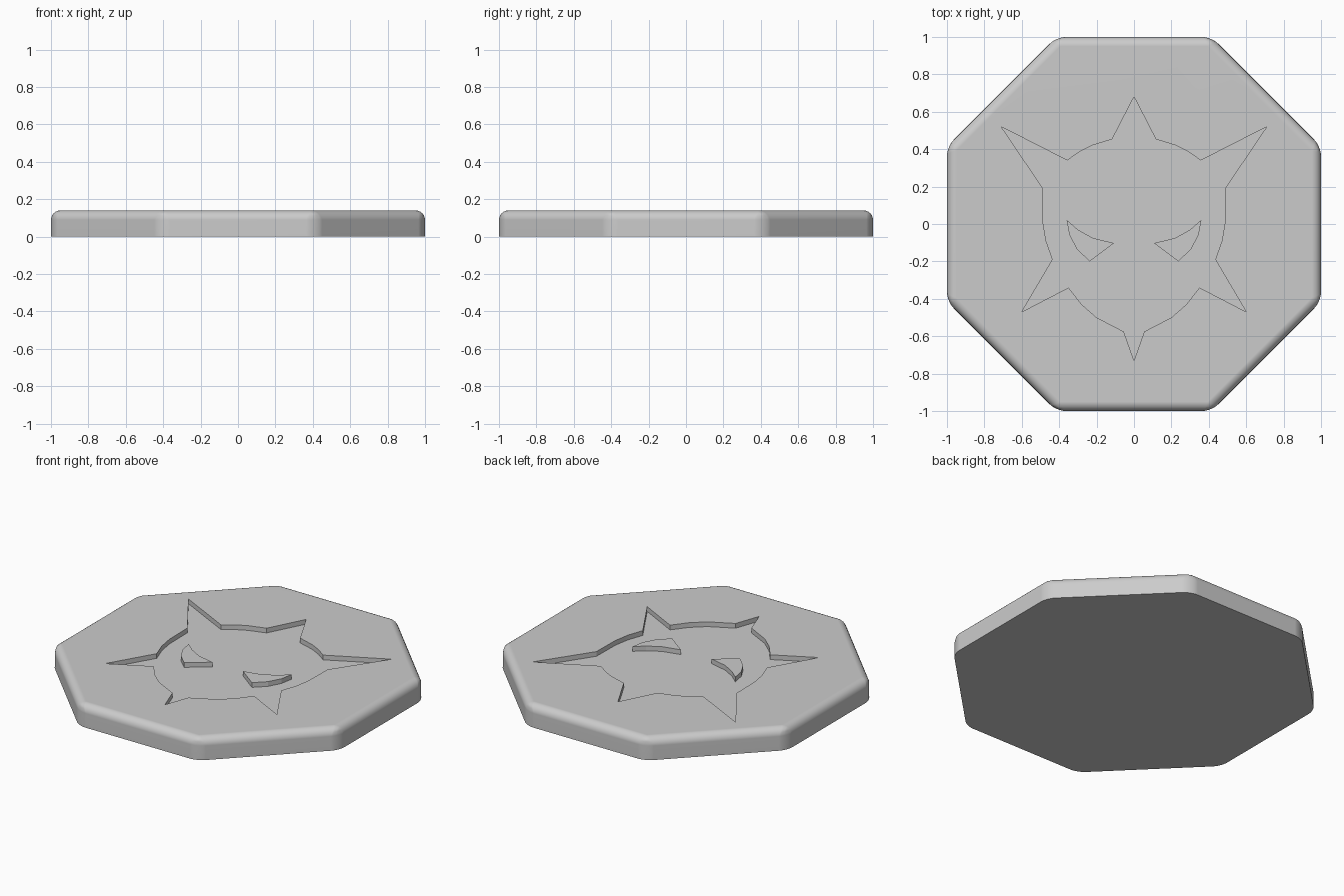
import bpy, bmesh, math

if "Cube" in bpy.data.objects:
    bpy.data.objects.remove(bpy.data.objects["Cube"], do_unlink=True)

HEIGHT, DEPTH, BEVEL = 0.14, 0.03, 0.05

grey = bpy.data.materials.new("stone grey")
grey.use_nodes = True
grey.diffuse_color = (0.6, 0.6, 0.6, 1)
grey.node_tree.nodes["Principled BSDF"].inputs["Base Color"].default_value = (0.6, 0.6, 0.6, 1)


def prism(name, outline, z0, z1, bevel=0):
    """Extrude an outline upwards, optionally rounding all but the bottom edges."""
    bm = bmesh.new()
    face = bm.faces.new([bm.verts.new((x, y, z0)) for x, y in outline])
    top = bmesh.ops.extrude_face_region(bm, geom=[face])["geom"]
    bmesh.ops.translate(bm, vec=(0, 0, z1 - z0),
                        verts=[v for v in top if isinstance(v, bmesh.types.BMVert)])
    bmesh.ops.recalc_face_normals(bm, faces=bm.faces)
    if bevel:
        edges = [e for e in bm.edges if max(v.co.z for v in e.verts) > z0 + 0.01]
        bmesh.ops.bevel(bm, geom=edges, offset=bevel, segments=6,
                        profile=0.5, affect='EDGES')
    mesh = bpy.data.meshes.new(name)
    bm.to_mesh(mesh)
    bm.free()
    mesh.materials.append(grey)
    obj = bpy.data.objects.new(name, mesh)
    bpy.context.collection.objects.link(obj)
    return obj


def select(obj):
    bpy.ops.object.select_all(action='DESELECT')
    obj.select_set(True)
    bpy.context.view_layer.objects.active = obj


# Octagonal slab with rounded corners and top rim
radius = 1 / math.cos(math.pi / 8)
octagon = [(radius * math.cos((i + 0.5) * math.pi / 4),
            radius * math.sin((i + 0.5) * math.pi / 4)) for i in range(8)]
slab = prism("slab", octagon, 0, HEIGHT, BEVEL)

# Spiked head outline: one half from top spike to chin spike, then mirrored
half = [(0, 0.68), (0.117, 0.453), (0.225, 0.42), (0.29, 0.387), (0.357, 0.34),
        (0.71, 0.52), (0.49, 0.195), (0.487, 0.01), (0.47, -0.09), (0.435, -0.19),
        (0.6, -0.47), (0.35, -0.34), (0.28, -0.43), (0.2, -0.5), (0.055, -0.575),
        (0, -0.73)]
head = half + [(-x, y) for x, y in half[-2:0:-1]]
cutter = prism("head_cutter", head, HEIGHT - DEPTH, HEIGHT + 0.1)
cutter.hide_render = True

# Sink the head into the slab
select(slab)
cut = slab.modifiers.new("head recess", 'BOOLEAN')
cut.operation, cut.solver, cut.object = 'DIFFERENCE', 'EXACT', cutter
bpy.ops.object.modifier_apply(modifier=cut.name)
bpy.data.objects.remove(cutter, do_unlink=True)
bpy.ops.object.shade_smooth_by_angle(angle=math.radians(30))
flat = slab.modifiers.new("flat top shading", 'WEIGHTED_NORMAL')
flat.keep_sharp = True

# Raised eyes standing on the recess floor, level with the slab top
eye = [(0.36, 0.022), (0.3, -0.03), (0.22, -0.075), (0.107, -0.102),
       (0.237, -0.2), (0.305, -0.135), (0.345, -0.06)]
for side, sign in (("left", 1), ("right", -1)):
    prism(side + "_eye", [(sign * x, y) for x, y in eye], HEIGHT - DEPTH, HEIGHT)
